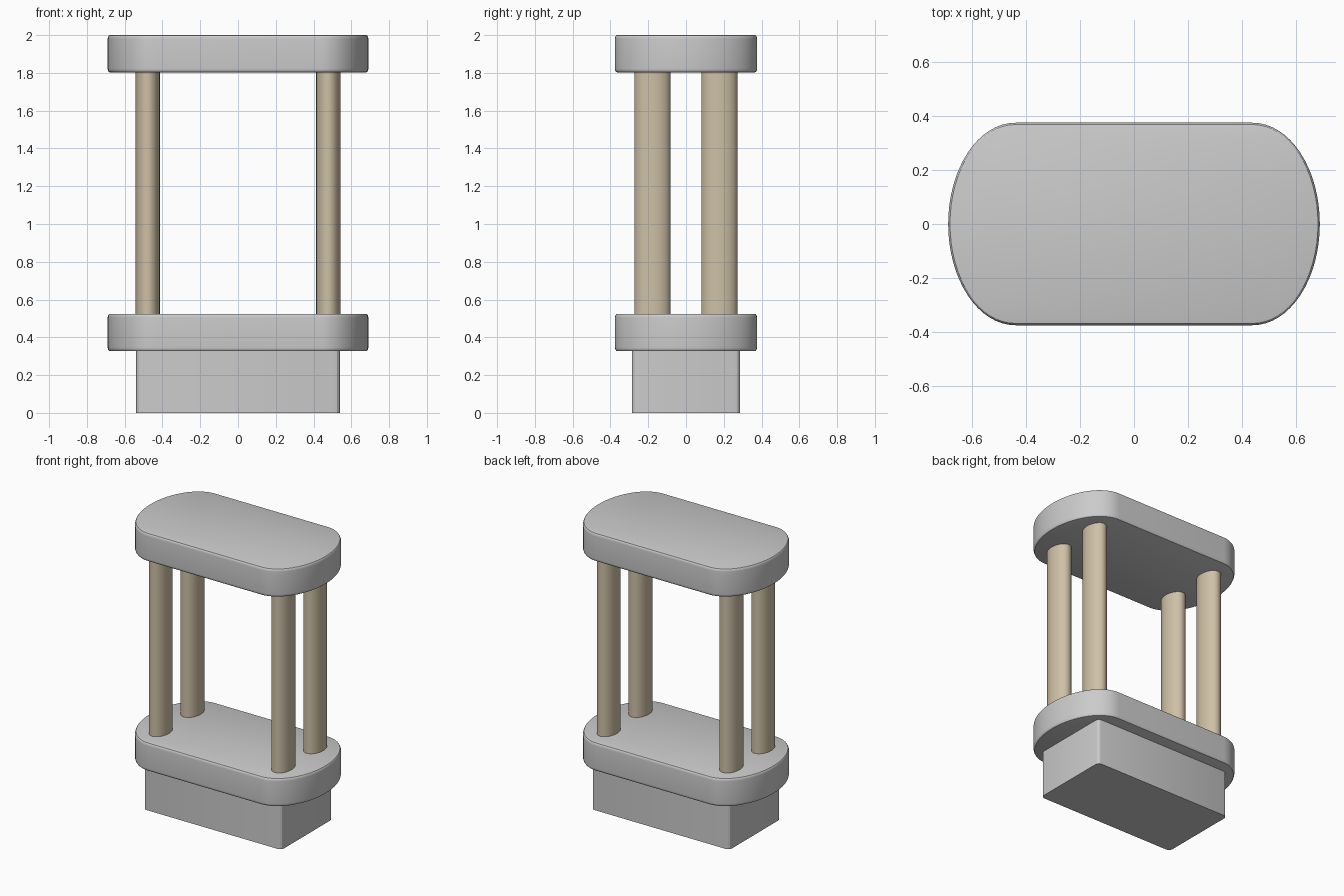
import bpy
import bmesh
from math import cos, sin, pi, radians

cube = bpy.data.objects.get("Cube")
if cube:
    bpy.data.objects.remove(cube, do_unlink=True)


def material(name, rgb):
    mat = bpy.data.materials.new(name)
    mat.use_nodes = True
    mat.diffuse_color = (*rgb, 1)
    mat.node_tree.nodes["Principled BSDF"].inputs["Base Color"].default_value = (*rgb, 1)
    return mat


def rounded_outline(half_x, half_y, rx, ry, steps):
    """Rectangle outline with elliptical corners, counter-clockwise."""
    points = []
    for corner, (sx, sy) in enumerate([(1, 1), (-1, 1), (-1, -1), (1, -1)]):
        for i in range(steps + 1):
            a = (corner + i / steps) * pi / 2
            p = (sx * (half_x - rx) + rx * cos(a), sy * (half_y - ry) + ry * sin(a))
            if not points or abs(p[0] - points[-1][0]) + abs(p[1] - points[-1][1]) > 1e-5:
                points.append(p)
    first, last = points[0], points[-1]
    if abs(first[0] - last[0]) + abs(first[1] - last[1]) < 1e-5:
        points.pop()
    return points


def loft(name, rings, mat, angle=30):
    """Closed solid through (outline, height) rings."""
    bm = bmesh.new()
    loops = [[bm.verts.new((x, y, z)) for x, y in outline] for outline, z in rings]
    n = len(loops[0])
    for low, high in zip(loops, loops[1:]):
        for i in range(n):
            j = (i + 1) % n
            bm.faces.new((low[i], low[j], high[j], high[i]))
    bm.faces.new(loops[0][::-1])
    bm.faces.new(loops[-1])
    mesh = bpy.data.meshes.new(name)
    bm.to_mesh(mesh)
    bm.free()
    mesh.materials.append(mat)
    obj = bpy.data.objects.new(name, mesh)
    bpy.context.collection.objects.link(obj)
    bpy.ops.object.select_all(action="DESELECT")
    obj.select_set(True)
    bpy.context.view_layer.objects.active = obj
    bpy.ops.object.shade_smooth_by_angle(angle=radians(angle))
    return obj


def slab(name, bottom, top):
    """Round-ended plate with softened top and bottom rims."""
    edge_xy, edge_z, steps = 0.011, 0.02, 4
    arc = [i / steps * pi / 2 for i in range(steps + 1)]
    profile = [(edge_xy * (1 - sin(a)), bottom + edge_z * (1 - cos(a))) for a in arc]
    profile += [(inset, bottom + top - z) for inset, z in reversed(profile)]
    rings = [(rounded_outline(0.69 - d, 0.376 - d, 0.25 - d, 0.376 - d, 16), z)
             for d, z in profile]
    return loft(name, rings, grey)


grey = material("stone grey", (0.6, 0.6, 0.6))
tan = material("pale tan", (0.62, 0.53, 0.38))

# Base block with softened upright corners
block = rounded_outline(0.539, 0.287, 0.028, 0.028, 3)
loft("base_block", [(block, 0), (block, 0.33)], grey, 20)

# Lower and upper plates
slab("lower_plate", 0.327, 0.524)
slab("upper_plate", 1.803, 2.0)

# Four oval columns
oval = rounded_outline(0.064, 0.096, 0.064, 0.096, 8)
for side, sx in (("left", 1), ("right", -1)):
    for end, sy in (("front", -1), ("back", 1)):
        column = loft(f"{end}_{side}_column", [(oval, 0.515), (oval, 1.815)], tan)
        column.location = (sx * 0.478, sy * 0.177, 0)
